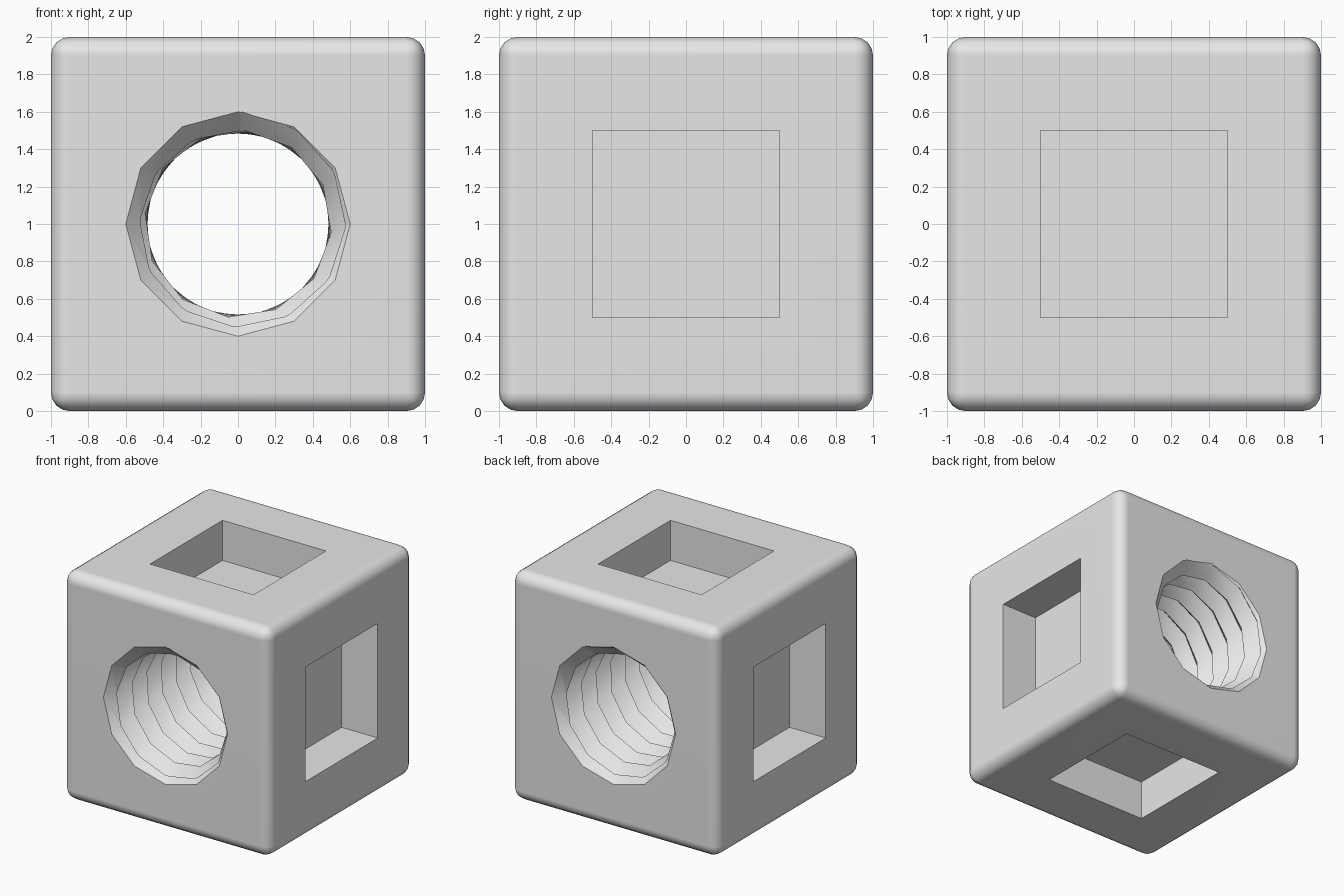
import bpy, bmesh
from math import sin, cos, pi, radians
from mathutils import Matrix, Vector

old = bpy.data.objects.get("Cube")
if old:
    bpy.data.objects.remove(old, do_unlink=True)

CENTRE = Vector((0, 0, 1))
SIDES = 12          # facets per thread turn
PITCH = 0.2
CREST, ROOT = 0.5, 0.6

grey = bpy.data.materials.new("light_grey")
grey.use_nodes = True
grey.diffuse_color = (0.8, 0.8, 0.8, 1)
grey.node_tree.nodes["Principled BSDF"].inputs["Base Color"].default_value = (0.8, 0.8, 0.8, 1)


def make_object(name, bm):
    bmesh.ops.recalc_face_normals(bm, faces=bm.faces)
    mesh = bpy.data.meshes.new(name)
    bm.to_mesh(mesh)
    bm.free()
    mesh.materials.append(grey)
    obj = bpy.data.objects.new(name, mesh)
    bpy.context.collection.objects.link(obj)
    return obj


def box(name, size, centre):
    bm = bmesh.new()
    bmesh.ops.create_cube(bm, size=1)
    bmesh.ops.scale(bm, vec=size, verts=bm.verts)
    bmesh.ops.translate(bm, vec=centre, verts=bm.verts)
    return make_object(name, bm)


def countersink(side):
    # Chamfer cone: radius 0.6 on the face, narrowing inwards at 45 degrees
    bm = bmesh.new()
    bmesh.ops.create_cone(bm, cap_ends=True, segments=SIDES,
                          radius1=0.7, radius2=0.45, depth=0.25)
    bmesh.ops.rotate(bm, matrix=Matrix.Rotation(side * pi / 2, 3, 'X'), verts=bm.verts)
    bmesh.ops.translate(bm, vec=CENTRE + Vector((0, side * 0.975, 0)), verts=bm.verts)
    return make_object("countersink_cutter", bm)


def threaded_rod():
    # V-shaped helical thread along y, closed by a fan at each end
    bm = bmesh.new()
    start, steps = -1.3, 12 * SIDES

    def point(i, radius, shift):
        a = i * radians(360 / SIDES + 0.2)
        y = start + PITCH * (i / SIDES + shift)
        return bm.verts.new(CENTRE + Vector((radius * sin(a), y, radius * cos(a))))

    crest = [point(i, CREST, 0) for i in range(steps + SIDES + 1)]
    root = [point(i, ROOT, 0.5) for i in range(steps + 1)]
    for i in range(steps):
        for lower, upper in ((crest[i:i + 2], root[i:i + 2]),
                             (root[i:i + 2], crest[i + SIDES:i + SIDES + 2])):
            bm.faces.new((lower[0], lower[1], upper[1]))
            bm.faces.new((lower[0], upper[1], upper[0]))
    for first, y in ((0, -1.6), (steps, 1.6)):
        tip = bm.verts.new(CENTRE + Vector((0, y, 0)))
        loop = crest[first:first + SIDES + 1] + [root[first]]
        for a, b in zip(loop, loop[1:] + loop[:1]):
            bm.faces.new((tip, a, b))
    return make_object("thread_cutter", bm)


# Rounded block
block = box("threaded_block", (2, 2, 2), CENTRE)
bevel = block.modifiers.new("rounded_edges", 'BEVEL')
bevel.width = 0.1
bevel.segments = 4

# Square pockets on the four plain sides, threaded hole front to back
cutters = [box("pocket_cutter", (0.7 if d.x else 1, 1, 0.7 if d.z else 1), CENTRE + d)
           for d in map(Vector, ((1, 0, 0), (-1, 0, 0), (0, 0, 1), (0, 0, -1)))]
cutters += [threaded_rod(), countersink(-1), countersink(1)]
for cutter in cutters:
    cutter.hide_render = True
    cut = block.modifiers.new(cutter.name, 'BOOLEAN')
    cut.operation = 'DIFFERENCE'
    cut.solver = 'EXACT'
    cut.object = cutter

bpy.ops.object.select_all(action='DESELECT')
block.select_set(True)
bpy.context.view_layer.objects.active = block
for name in [m.name for m in block.modifiers]:
    bpy.ops.object.modifier_apply(modifier=name)
for cutter in cutters:
    bpy.data.objects.remove(cutter, do_unlink=True)

# Smooth the rounded edges, keep the rest crisp
bpy.ops.object.shade_smooth_by_angle(angle=radians(31))
normals = block.modifiers.new("flat_faces", 'WEIGHTED_NORMAL')
normals.keep_sharp = True
